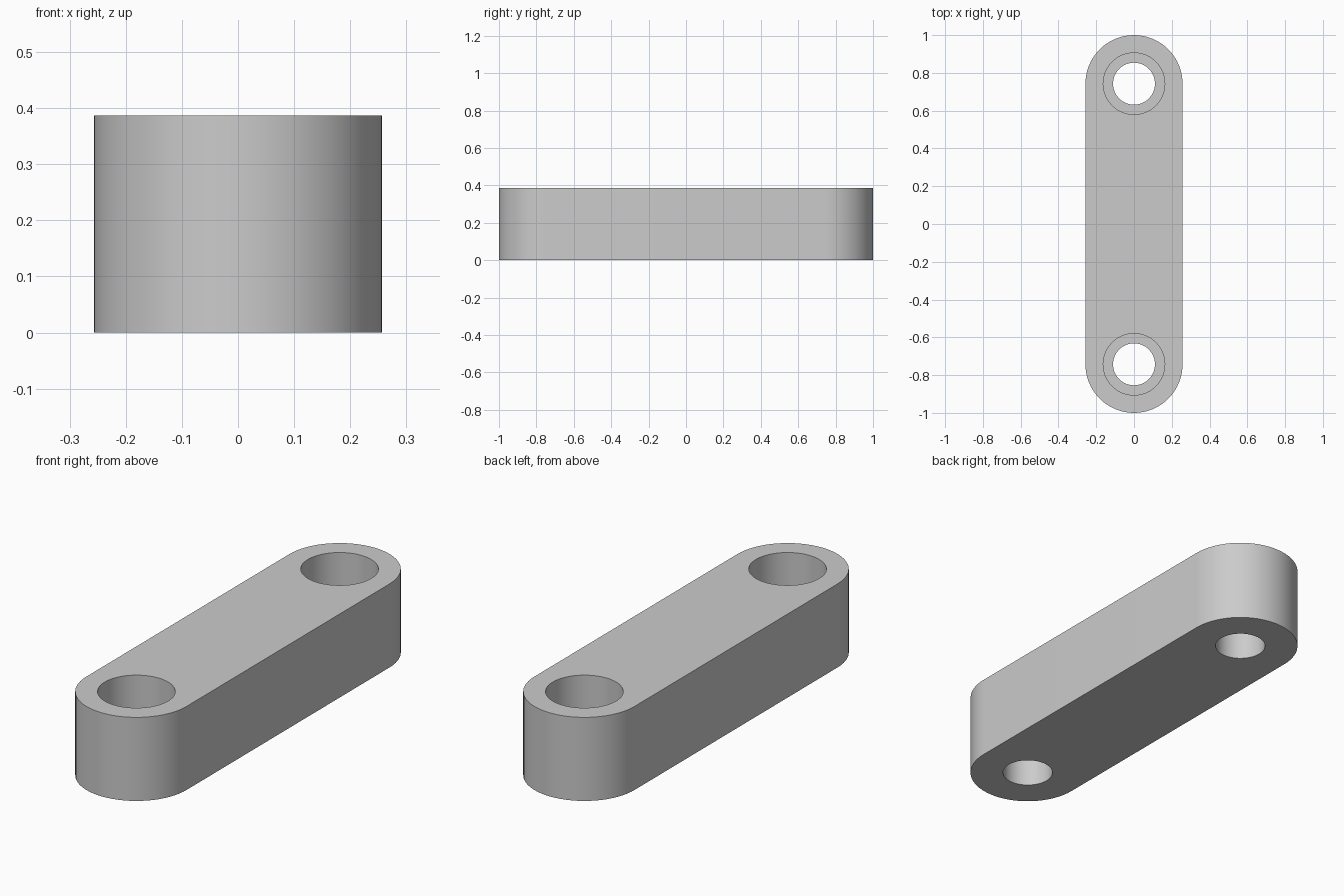
import bpy
import bmesh
from math import sin, cos, pi, radians

WIDTH_R = 0.257      # radius of the rounded ends
HEIGHT = 0.387
CENTRE = 1 - WIDTH_R  # distance of each hole from the middle
HOLE_R = 0.111
BORE_R = 0.163
BORE_DEPTH = 0.2
STEPS = 32

cube = bpy.data.objects.get("Cube")
if cube:
    bpy.data.objects.remove(cube, do_unlink=True)

grey = bpy.data.materials.new("plain grey")
grey.use_nodes = True
colour = (0.6, 0.6, 0.6, 1)
grey.diffuse_color = colour
grey.node_tree.nodes["Principled BSDF"].inputs["Base Color"].default_value = colour


def prism(name, outline, bottom, top):
    """Extrude a closed outline between two heights."""
    bm = bmesh.new()
    face = bm.faces.new([bm.verts.new((x, y, bottom)) for x, y in outline])
    lifted = bmesh.ops.extrude_face_region(bm, geom=[face])["geom"]
    verts = [v for v in lifted if isinstance(v, bmesh.types.BMVert)]
    bmesh.ops.translate(bm, verts=verts, vec=(0, 0, top - bottom))
    bmesh.ops.recalc_face_normals(bm, faces=bm.faces)
    mesh = bpy.data.meshes.new(name)
    bm.to_mesh(mesh)
    bm.free()
    mesh.materials.append(grey)
    obj = bpy.data.objects.new(name, mesh)
    bpy.context.collection.objects.link(obj)
    return obj


def arc(radius, cy, start, sweep, count):
    return [(radius * cos(start + sweep * i / count),
             cy + radius * sin(start + sweep * i / count)) for i in range(count + 1)]


# Bar with two rounded ends
outline = arc(WIDTH_R, CENTRE, 0, pi, STEPS) + arc(WIDTH_R, -CENTRE, pi, pi, STEPS)
bar = prism("link_bar", outline, 0, HEIGHT)
bpy.context.view_layer.objects.active = bar
bar.select_set(True)

# Through hole and wider counterbore at each end
for side in (-1, 1):
    for radius, bottom in ((HOLE_R, -0.1), (BORE_R, HEIGHT - BORE_DEPTH)):
        circle = arc(radius, side * CENTRE, 0, 2 * pi, 2 * STEPS)[:-1]
        cutter = prism("hole_cutter", circle, bottom, HEIGHT + 0.1)
        cutter.hide_render = True
        cut = bar.modifiers.new("cut", "BOOLEAN")
        cut.operation = "DIFFERENCE"
        cut.solver = "EXACT"
        cut.object = cutter
        bpy.ops.object.modifier_apply(modifier=cut.name)
        bpy.data.objects.remove(cutter, do_unlink=True)

bpy.ops.object.shade_smooth_by_angle(angle=radians(30))
